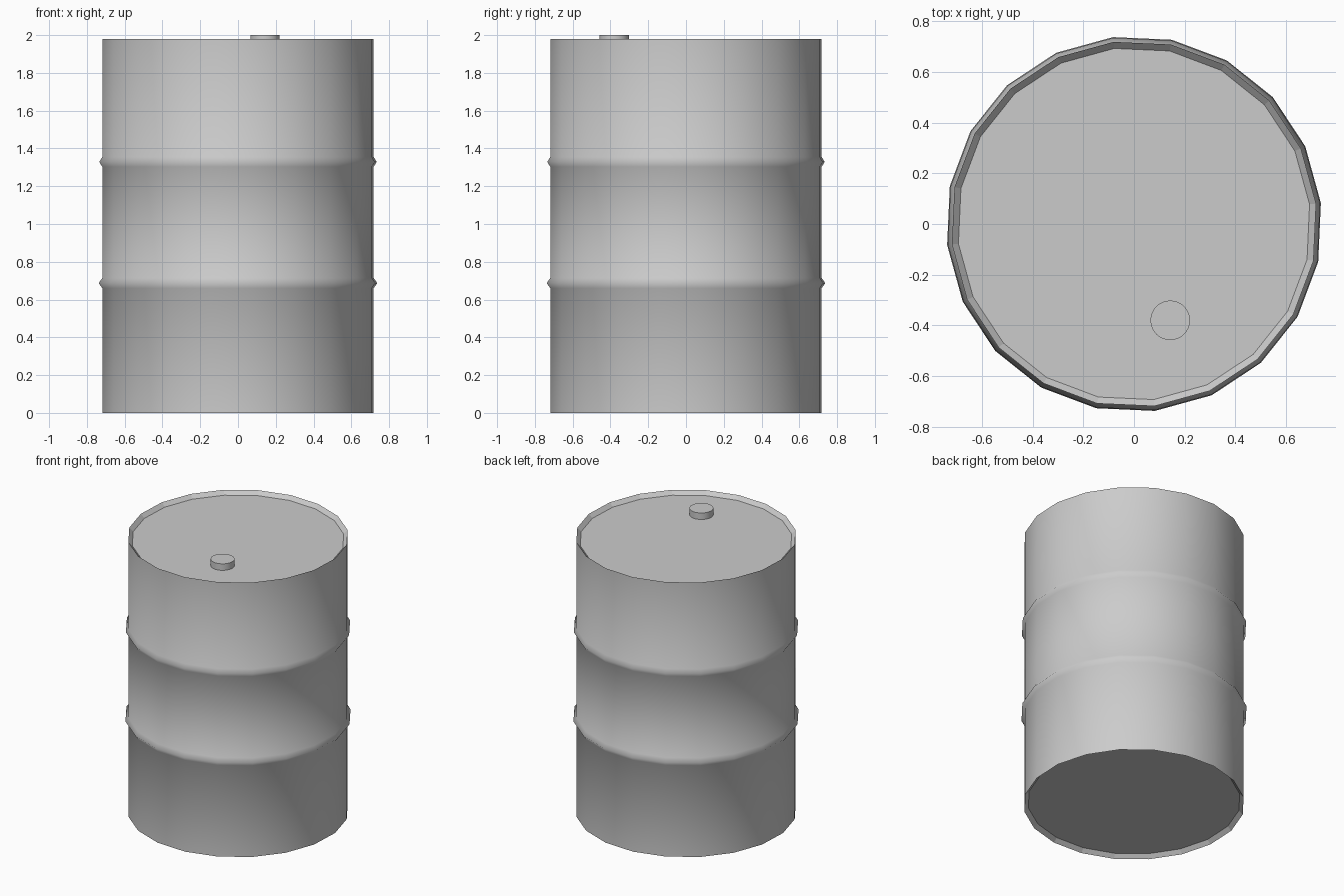
import bpy, bmesh, math

if "Cube" in bpy.data.objects:
    bpy.data.objects.remove(bpy.data.objects["Cube"])

SIDES, OFFSET = 20, math.radians(6.4)


def make_object(name, bm):
    bmesh.ops.recalc_face_normals(bm, faces=bm.faces[:])
    mesh = bpy.data.meshes.new(name)
    bm.to_mesh(mesh)
    bm.free()
    ob = bpy.data.objects.new(name, mesh)
    bpy.context.collection.objects.link(ob)
    return ob


def smooth(ob, angle):
    bpy.ops.object.select_all(action='DESELECT')
    ob.select_set(True)
    bpy.context.view_layer.objects.active = ob
    bpy.ops.object.shade_smooth_by_angle(angle=math.radians(angle))


# Drum shell: profile (radius, height) from bottom recess to top lid
R, LID_R = 0.723, 0.697
profile = [
    (LID_R, 0.027), (R, 0.0),
    (R, 0.66), (0.742, 0.687), (R, 0.714),
    (R, 1.303), (0.739, 1.329), (R, 1.355),
    (R, 1.98), (LID_R, 1.953),
]
bm = bmesh.new()
loops = []
for r, z in profile:
    loops.append([bm.verts.new((r * math.cos(OFFSET + math.tau * i / SIDES),
                                r * math.sin(OFFSET + math.tau * i / SIDES), z))
                  for i in range(SIDES)])
for a, b in zip(loops, loops[1:]):
    for i in range(SIDES):
        j = (i + 1) % SIDES
        bm.faces.new((a[i], a[j], b[j], b[i]))
bm.faces.new(loops[0])
bm.faces.new(loops[-1])
drum = make_object("drum_shell", bm)
smooth(drum, 70)
# End discs and their sloped rims stay crisp
for p in drum.data.polygons:
    if p.center.z < 0.03 or p.center.z > 1.95:
        p.use_smooth = False

# Filler cap
bm = bmesh.new()
bmesh.ops.create_cone(bm, cap_ends=True, segments=32, radius1=0.078,
                      radius2=0.078, depth=0.05)
cap = make_object("filler_cap", bm)
cap.location = (0.143, -0.38, 1.975)
smooth(cap, 40)
